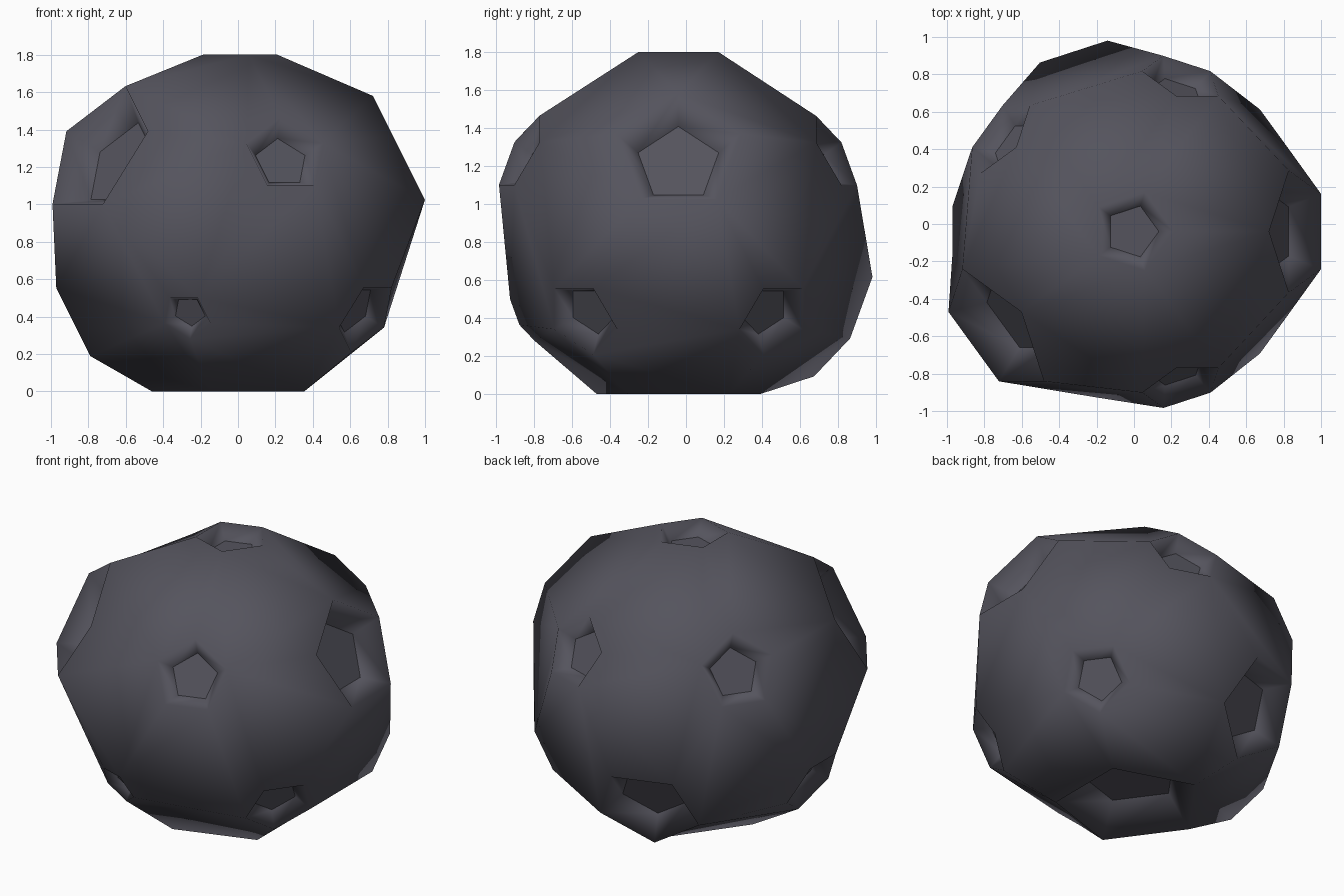
import bpy, bmesh
from math import cos, sin, pi, sqrt, atan2
from mathutils import Vector

if "Cube" in bpy.data.objects:
    bpy.data.objects.remove(bpy.data.objects["Cube"])

CENTRE = Vector((-0.01, -0.04, 0.83))
FLOOR_SCALE, DEPTH_SCALE = 0.65, 0.42   # pit floor radius and depth, relative to rim radius

# Rim radius and distance from centre of each pit
TOP, BOTTOM = (0.22, 0.97), (0.45, 0.83)
UPPER = [(0.343, 0.99), (0.225, 0.965), (0.235, 0.974), (0.39, 1.013), (0.225, 0.97)]
LOWER = [(0.225, 0.984), (0.135, 0.957), (0.215, 0.96), (0.215, 0.96), (0.323, 1.0)]

# Pit axes follow the corners of an icosahedron
def ring(k):
    a = k * 2 * pi / 5
    return Vector((2 * cos(a), 2 * sin(a), 1)) / sqrt(5)

axes = [Vector((0, 0, 1)), Vector((0, 0, -1))]
axes += [ring(k) for k in range(5)] + [-ring(k) for k in range(5)]
sizes = [TOP, BOTTOM] + UPPER + LOWER

def adjacent(a, b):
    return a != b and axes[a].dot(axes[b]) > 0.4

bm = bmesh.new()
rim = {}
N = range(12)

# Pentagonal pits: sloping walls and a flat floor
for a in N:
    d, (r, h) = axes[a], sizes[a]
    tang = {b: (axes[b] - d * d.dot(axes[b])).normalized() for b in N if adjacent(a, b)}
    u = next(iter(tang.values()))
    v = d.cross(u)
    order = sorted(tang, key=lambda b: atan2(tang[b].dot(v), tang[b].dot(u)))
    outer = [bm.verts.new(CENTRE + d * h + tang[b] * r) for b in order]
    inner = [bm.verts.new(CENTRE + d * (h - DEPTH_SCALE * r) + tang[b] * r * FLOOR_SCALE) for b in order]
    for b, vert in zip(order, outer):
        rim[a, b] = vert
    for i in range(5):
        j = (i + 1) % 5
        bm.faces.new((outer[i], outer[j], inner[j], inner[i])).smooth = True
    floor = bm.faces.new(inner)
    floor.smooth = False
    for e in floor.edges:
        e.smooth = False

# Hexagonal outer panels between each three neighbouring pits
for a in N:
    for b in range(a + 1, 12):
        for c in range(b + 1, 12):
            if adjacent(a, b) and adjacent(b, c) and adjacent(a, c):
                keys = [(a, b), (b, a), (b, c), (c, b), (c, a), (a, c)]
                bm.faces.new([rim[k] for k in keys]).smooth = True

bmesh.ops.recalc_face_normals(bm, faces=bm.faces[:])
mesh = bpy.data.meshes.new("cratered_rock")
bm.to_mesh(mesh)
bm.free()

mat = bpy.data.materials.new("dark_stone")
mat.diffuse_color = (0.09, 0.088, 0.11, 1)
mat.use_nodes = True
mat.node_tree.nodes["Principled BSDF"].inputs["Base Color"].default_value = mat.diffuse_color
mesh.materials.append(mat)
bpy.context.collection.objects.link(bpy.data.objects.new("cratered_rock", mesh))
